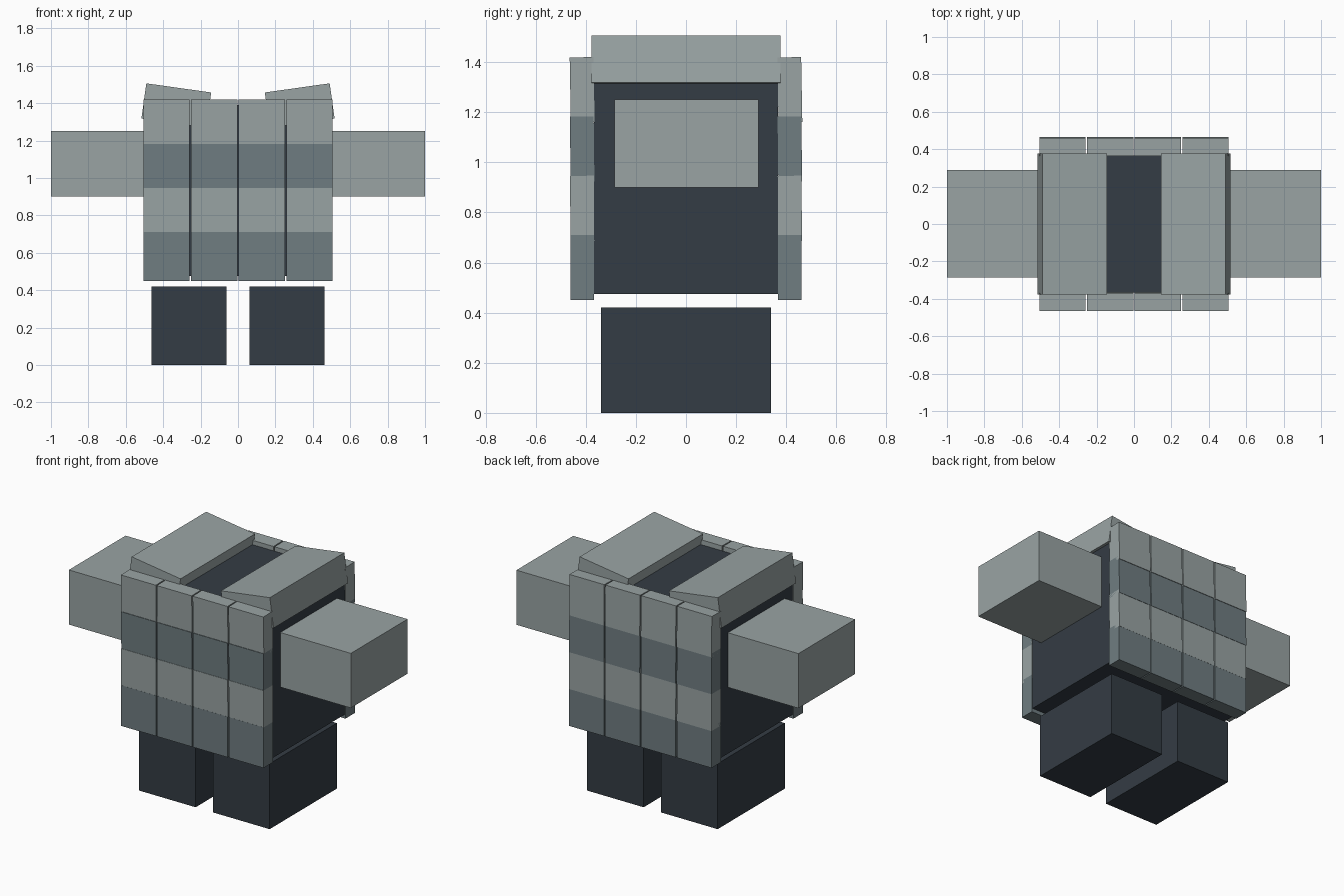
import bpy

if "Cube" in bpy.data.objects:
    bpy.data.objects.remove(bpy.data.objects["Cube"])


def material(name, rgb):
    m = bpy.data.materials.new(name)
    m.diffuse_color = (*rgb, 1)
    m.use_nodes = True
    m.node_tree.nodes["Principled BSDF"].inputs["Base Color"].default_value = m.diffuse_color
    return m


DARK = material("dark_cloth", (0.034, 0.045, 0.058))
STEEL = material("light_steel", (0.32, 0.37, 0.37))
BLUE = material("blue_steel", (0.16, 0.205, 0.22))


def box(name, size, loc, mat, rot=(0, 0, 0)):
    bpy.ops.mesh.primitive_cube_add(size=1, location=loc, rotation=rot)
    ob = bpy.context.object
    ob.name = name
    ob.scale = size
    ob.data.materials.append(mat)
    return ob


# Padded torso
box("torso", (1.0, 0.735, 0.915), (0, 0, 0.9325), DARK)

# Legs, arms and sloping shoulder plates, one per side
for side, s in (("right", 1), ("left", -1)):
    box(f"leg_{side}", (0.4, 0.68, 0.42), (s * 0.2625, 0, 0.21), DARK)
    box(f"arm_{side}", (0.5, 0.575, 0.35), (s * 0.75, 0.002, 1.075), STEEL)
    box(f"shoulder_plate_{side}", (0.35, 0.755, 0.19),
        (s * 0.33, 0, 1.3875), STEEL, (0, -s * 0.14, 0))

# Overlapping armour scales on front and back, tilting more towards the top
for face, f in (("front", -1), ("back", 1)):
    for row in range(4):
        for col in range(4):
            box(f"scale_{face}_{row}_{col}", (0.247, 0.095, 0.26),
                ((col - 1.5) * 0.2545, f * 0.4145, 0.58 + row * 0.2365),
                STEEL if row % 2 else BLUE, (row * 0.006, 0, 0))
